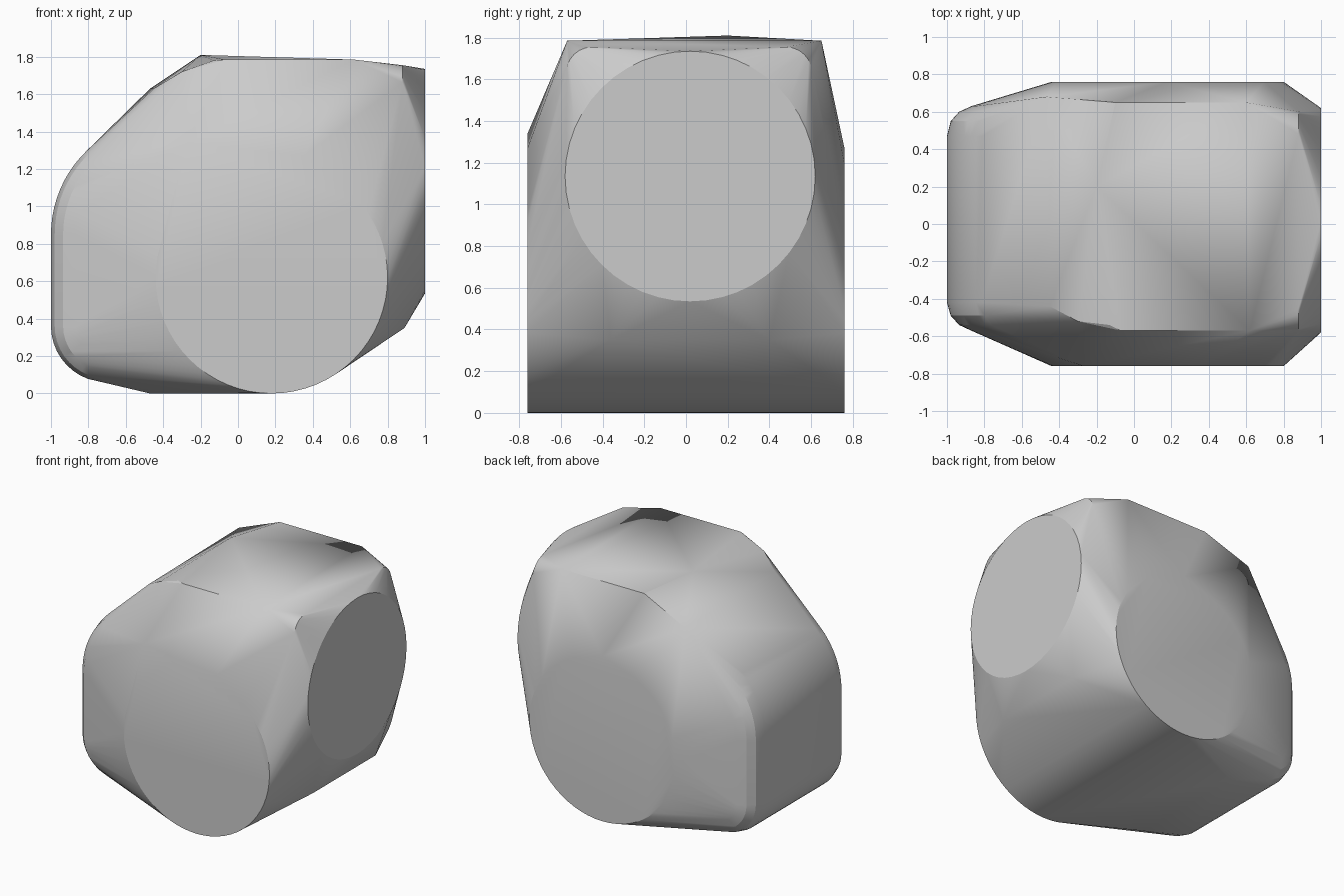
import bpy, bmesh
from math import sin, cos, pi, radians

cube = bpy.data.objects.get("Cube")
if cube:
    bpy.data.objects.remove(cube, do_unlink=True)


def arc(cx, cz, r, start, end, steps):
    """Points on an arc, angles in degrees."""
    angles = [radians(start + (end - start) * i / steps) for i in range(steps + 1)]
    return [(cx + r * cos(a), cz + r * sin(a)) for a in angles]


points = []

# Large round faces at the front and back
for y in (-0.76, 0.76):
    points += [(x, y, z) for x, z in arc(0.18, 0.62, 0.62, 0, 360, 64)]
points += [(-0.27, -0.76, 1.34), (0.35, -0.76, 1.27), (0.18, 0.76, 1.27)]

# Round face on the side
points += [(1.0, y, z) for y, z in arc(0.02, 1.135, 0.6, 0, 360, 48)]

# Rounded end with softened front and back edges
for y, inset in ((-0.42, 0), (-0.49, 0.02), (-0.54, 0.065), (-0.57, 0.13),
                 (0.47, 0), (0.55, 0.02), (0.60, 0.065), (0.63, 0.13)):
    outline = arc(-0.38, 0.85, 0.62 - inset, 134, 180, 10)
    outline += arc(-0.70, 0.36, 0.30 - inset, 180, 250, 8)
    points += [(x, y, z) for x, z in outline]

# Upper slope, ridge and flat top
points += [(-0.47, 0.68, 1.63), (-0.45, -0.44, 1.63), (-0.30, -0.52, 1.72),
           (-0.20, 0.20, 1.81), (-0.13, -0.54, 1.78),
           (-0.07, -0.57, 1.785), (0.62, -0.57, 1.785),
           (-0.10, 0.65, 1.785), (0.60, 0.65, 1.785)]

# Shoulder behind the side face
for cy, start, end in ((-0.45, 180, 90), (0.48, 90, 0)):
    points += [(0.88, y, z) for y, z in arc(cy, 1.63, 0.125, start, end, 6)]
points += [(0.89, -0.36, 0.35), (0.89, 0.40, 0.35)]

# Underside edge
points += [(-0.47, -0.45, 0), (-0.47, 0.48, 0)]

bm = bmesh.new()
verts = [bm.verts.new(p) for p in points]
hull = bmesh.ops.convex_hull(bm, input=verts)
spare = {v for v in hull["geom_interior"] + hull["geom_unused"]
         if isinstance(v, bmesh.types.BMVert)}
bmesh.ops.delete(bm, geom=list(spare), context='VERTS')
bmesh.ops.remove_doubles(bm, verts=bm.verts[:], dist=0.002)
bmesh.ops.dissolve_limit(bm, angle_limit=radians(0.5), verts=bm.verts[:], edges=bm.edges[:])
bmesh.ops.recalc_face_normals(bm, faces=bm.faces[:])

mesh = bpy.data.meshes.new("rounded_block")
bm.to_mesh(mesh)
bm.free()
block = bpy.data.objects.new("rounded_block", mesh)
bpy.context.collection.objects.link(block)

# Plain grey surface
grey = bpy.data.materials.new("light_grey")
grey.use_nodes = True
colour = (0.6, 0.6, 0.6, 1)
grey.diffuse_color = colour
grey.node_tree.nodes["Principled BSDF"].inputs["Base Color"].default_value = colour
mesh.materials.append(grey)

# Smooth curves with crisp rims
bpy.ops.object.select_all(action='DESELECT')
block.select_set(True)
bpy.context.view_layer.objects.active = block
bpy.ops.object.shade_smooth_by_angle(angle=radians(20))
